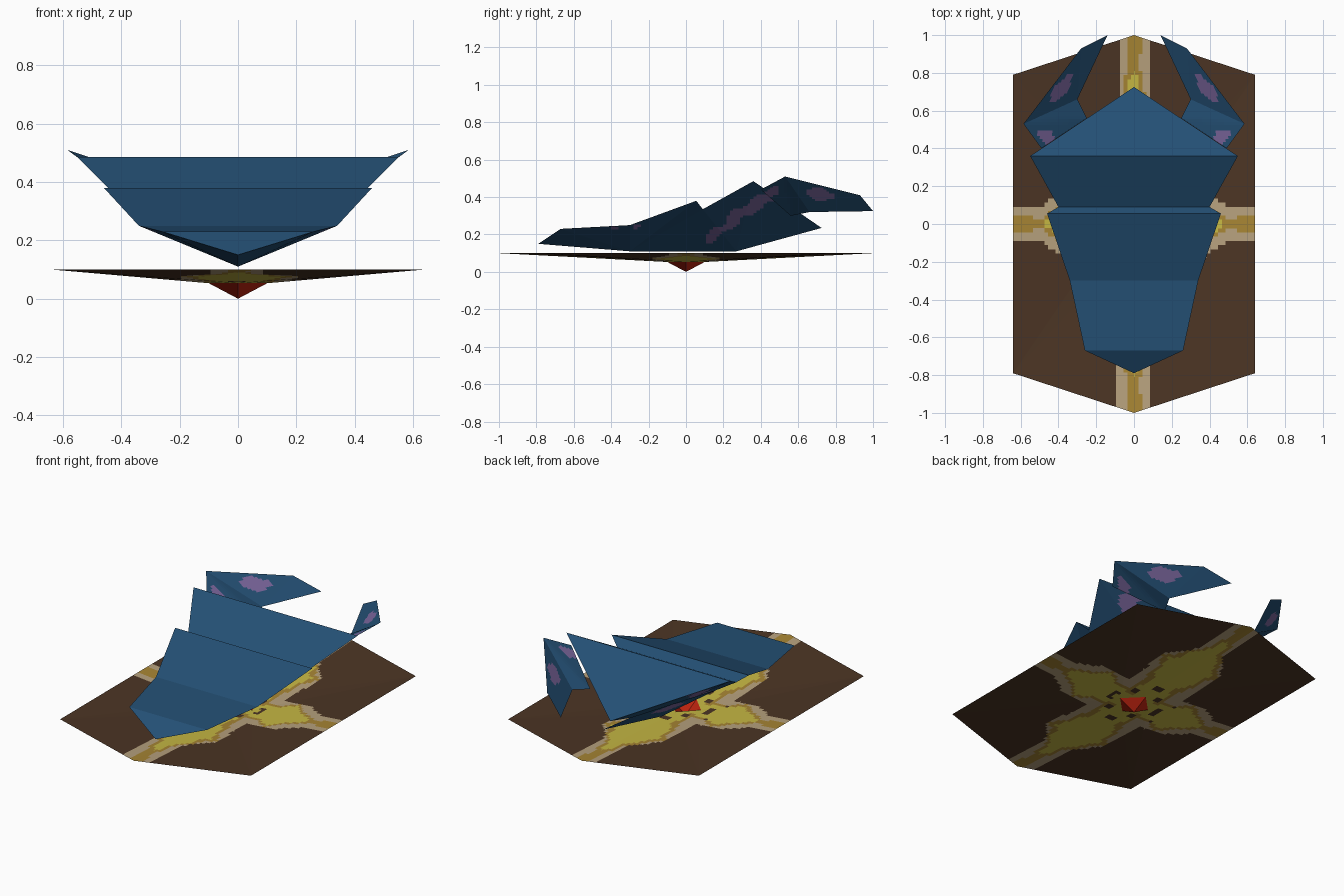
import bpy, bmesh, math
from mathutils import Vector

if "Cube" in bpy.data.objects:
    bpy.data.objects.remove(bpy.data.objects["Cube"])


def material(name, r, g, b):
    m = bpy.data.materials.new(name)
    lin = [((c / 255 + 0.055) / 1.055) ** 2.4 for c in (r, g, b)]
    m.diffuse_color = (*lin, 1)
    m.use_nodes = True
    m.node_tree.nodes["Principled BSDF"].inputs["Base Color"].default_value = m.diffuse_color
    return m


BROWN = material("dark brown", 76, 53, 36)
TAN = material("tan", 184, 162, 126)
GOLD = material("gold", 168, 134, 52)
YELLOW = material("yellow", 200, 186, 68)
RED = material("red", 190, 35, 15)
BLUE = material("deep blue", 36, 80, 117)
PURPLE = material("purple", 124, 103, 158)


def build(name, faces, mats, rule, cuts=(), up=False):
    """Mesh from coordinate faces, sliced along axes, coloured by rule(centre, normal)."""
    bm = bmesh.new()
    for f in faces:
        bm.faces.new([bm.verts.new(p) for p in f])
    bmesh.ops.remove_doubles(bm, verts=bm.verts, dist=1e-4)
    bmesh.ops.recalc_face_normals(bm, faces=bm.faces)
    for axis, lo, hi, step in cuts:
        no = Vector((0, 0, 0))
        no[axis] = 1
        for i in range(int((hi - lo) / step) + 1):
            geom = bm.verts[:] + bm.edges[:] + bm.faces[:]
            bmesh.ops.bisect_plane(bm, geom=geom, dist=1e-5,
                                   plane_co=no * (lo + i * step), plane_no=no)
    bm.normal_update()
    for f in bm.faces:
        if up and f.normal.z < 0:
            f.normal_flip()
        f.material_index = rule(f.calc_center_median(), f.normal)
    me = bpy.data.meshes.new(name)
    bm.to_mesh(me)
    bm.free()
    for m in mats:
        me.materials.append(m)
    ob = bpy.data.objects.new(name, me)
    bpy.context.collection.objects.link(ob)
    return ob


def ramp(u, pts):
    for (a, p), (b, q) in zip(pts, pts[1:]):
        if u <= b:
            return p + (q - p) * (u - a) / (b - a)
    return pts[-1][1]


# Base sheet: shallow hexagonal dish with a painted cross
sheet = []
for sx in (1, -1):
    for sy in (1, -1):
        rx, ry = (0.1 * sx, 0, 0.053), (0, 0.1 * sy, 0.053)
        hx, hy = (0.64 * sx, 0, 0.1), (0, sy, 0.1)
        corner = (0.64 * sx, 0.79 * sy, 0.1)
        sheet += [(rx, hx, corner), (rx, corner, ry), (ry, corner, hy), ((0, 0, 0), rx, ry)]

# (distance along the arm, half width) of the yellow and tan zones, x arm and y arm
YEL = ([(0, .05), (.12, .08), (.3, .13), (.42, .04), (.49, .02), (.5, -1)],
       [(0, .05), (.15, .08), (.48, .15), (.66, .04), (.8, .012), (.82, -1)])
TANS = ([(0, .2), (.2, .19), (.38, .17), (.5, .085)],
        [(0, .2), (.2, .19), (.5, .2), (.66, .085)])


def sheet_colour(c, n):
    x, y = abs(c.x), abs(c.y)
    if x + y < 0.1:
        return 4
    wob = 0.02 * math.sin(31 * x + 2) * math.sin(27 * y + 1)
    arms = ((x, y, 0), (y, x, 1))
    r = math.hypot(x, y)
    if 0.1 < r < 0.23 and math.sin(45 * x + 1) * math.sin(38 * y + 0.5) > 0.6:
        return 0
    if any(v < ramp(u, YEL[k]) + wob for u, v, k in arms):
        return 3
    if any(v < max(0.035 + wob, ramp(u, YEL[k]) + 0.03 + wob) for u, v, k in arms) or r < 0.17:
        return 2
    if any(v < ramp(u, TANS[k]) for u, v, k in arms):
        return 1
    return 0


build("base_sheet", sheet, [BROWN, TAN, GOLD, YELLOW, RED], sheet_colour,
      [(0, -0.635, 0.636, 0.02), (1, -0.99, 0.991, 0.0225)], up=True)


# Purple patches, measured in the side plane (y, z)
def near(y, z, a, b, w):
    ab, p = Vector(b) - Vector(a), Vector((y, z)) - Vector(a)
    t = max(0, min(1, p.dot(ab) / ab.dot(ab)))
    return (p - ab * t).length < w * (1 + 0.35 * math.sin(55 * y))


def hull_colour(c, n):
    if n.z > 0:
        return 0
    return int(near(c.y, c.z, (0.12, 0.18), (0.26, 0.27), 0.022)
               or near(c.y, c.z, (0.24, 0.28), (0.46, 0.41), 0.03)
               or near(c.y, c.z, (-0.39, 0.235), (-0.37, 0.235), 0.01)
               or near(c.y, c.z, (-0.27, 0.24), (-0.25, 0.242), 0.01))


# Hull: keel below, stepped flat deck above
K = [(0, -0.79, 0.15), (0, -0.3, 0.11), (0, 0.27, 0.11), (0, 0.725, 0.235)]
E = [(0.26, -0.67, 0.23), (0.34, -0.3, 0.25), (0.46, 0.055, 0.38),
     (0.4, 0.09, 0.335), (0.55, 0.36, 0.485)]


def flip(p):
    return (-p[0], p[1], p[2])


hull = [(K[0], E[0], flip(E[0])), (K[3], E[4], flip(E[4]))]
hull += [(a, b, flip(b), flip(a)) for a, b in zip(E, E[1:])]
for side in (lambda p: p, flip):
    e = [side(p) for p in E]
    hull += [(K[0], K[1], e[0]), (K[1], e[1], e[0]), (K[1], e[2], e[1]), (K[1], K[2], e[3]),
             (K[1], e[3], e[2]), (K[2], e[4], e[3]), (K[2], K[3], e[4])]
build("hull", hull, [BLUE, PURPLE], hull_colour,
      [(1, -0.4, -0.24, 0.02), (1, 0.09, 0.5, 0.018), (2, 0.14, 0.46, 0.0125)])


# Rear wings: thin curved-in sheets at the back corners
def wing_colour(c, n):
    return int(near(c.y, c.z, (0.665, 0.425), (0.77, 0.405), 0.028)
               or near(c.y, c.z, (0.44, 0.42), (0.47, 0.435), 0.022))


W = [(0.49, 0.40, 0.44), (0.585, 0.53, 0.51), (0.28, 0.93, 0.41),
     (0.14, 1.0, 0.325), (0.30, 0.66, 0.32), (0.25, 0.56, 0.30)]
for label, side in (("right", lambda p: p), ("left", flip)):
    w = [side(p) for p in W]
    build(label + "_wing", [(w[0], w[1], w[4], w[5]), (w[1], w[2], w[4]), (w[2], w[3], w[4])],
          [BLUE, PURPLE], wing_colour,
          [(1, 0.42, 0.84, 0.015), (2, 0.36, 0.48, 0.01)], up=True)
